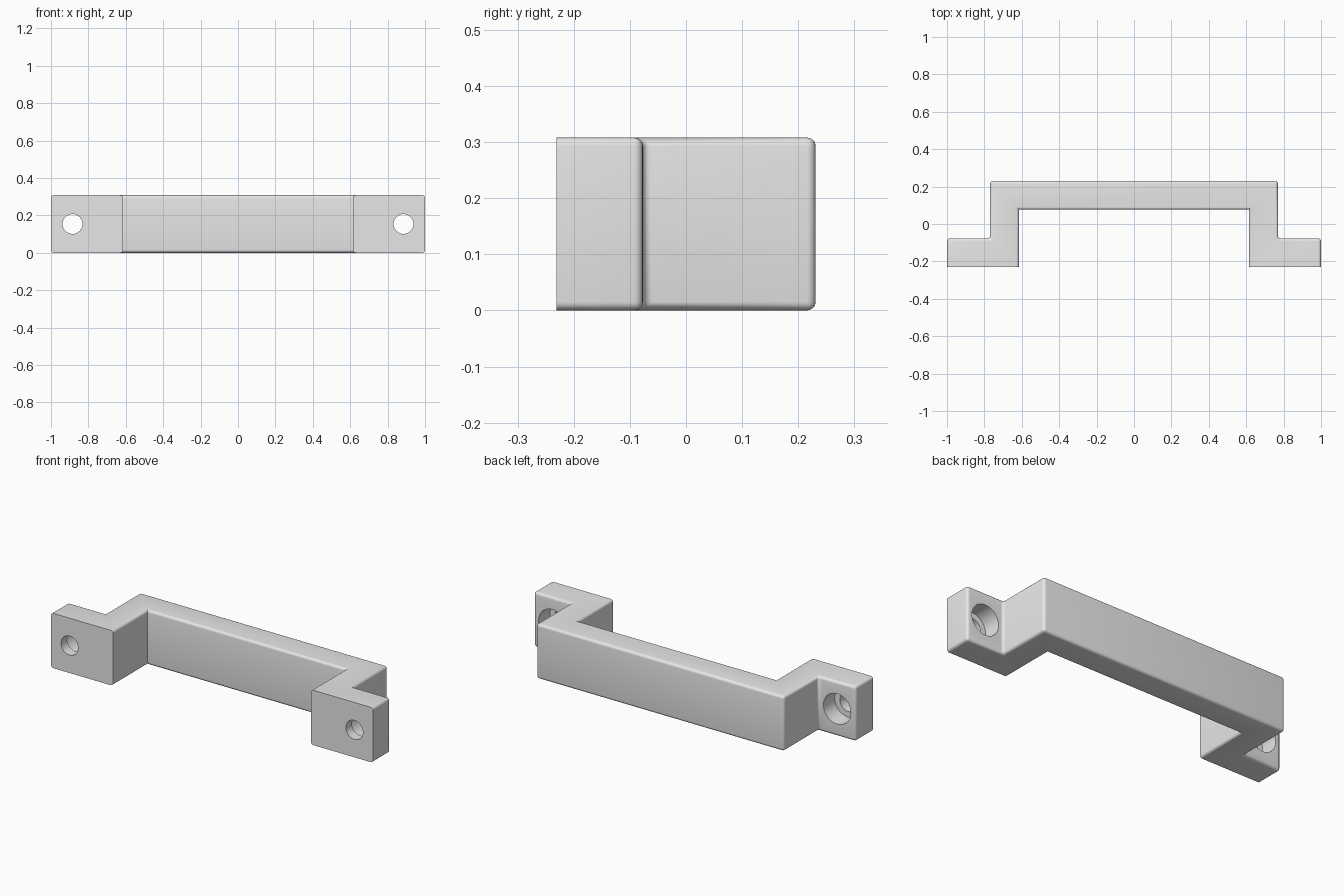
import bpy
import bmesh
from math import pi, radians

cube = bpy.data.objects.get("Cube")
if cube:
    bpy.data.objects.remove(cube, do_unlink=True)

HEIGHT = 0.308
FRONT, BACK = -0.231, 0.231
THICK = 0.154
LEG_IN, LEG_OUT, END = 0.615, 0.769, 1.0
ROUND = 0.0154
HOLE_X = (LEG_OUT + END) / 2

grey = bpy.data.materials.new("light grey")
grey.use_nodes = True
grey.diffuse_color = (0.8, 0.8, 0.8, 1)
grey.node_tree.nodes["Principled BSDF"].inputs["Base Color"].default_value = (0.8, 0.8, 0.8, 1)

# Handle body: half outline, mirrored and extruded upwards
half = [(LEG_IN, BACK - THICK), (LEG_IN, FRONT), (END, FRONT),
        (END, FRONT + THICK), (LEG_OUT, FRONT + THICK), (LEG_OUT, BACK)]
outline = half + [(-x, y) for x, y in reversed(half)]

bm = bmesh.new()
base = bm.faces.new([bm.verts.new((x, y, 0)) for x, y in outline])
top = bmesh.ops.extrude_face_region(bm, geom=[base])["geom"]
bmesh.ops.translate(bm, vec=(0, 0, HEIGHT),
                    verts=[v for v in top if isinstance(v, bmesh.types.BMVert)])
bmesh.ops.recalc_face_normals(bm, faces=bm.faces)


def is_rounded(edge):
    """Mounting faces and the inner corners of the grip stay sharp."""
    a, b = (v.co for v in edge.verts)
    if abs(a.y - FRONT) < 1e-4 and abs(b.y - FRONT) < 1e-4:
        return False
    vertical = abs(a.z - b.z) > 0.1
    return not (vertical and abs(abs(a.x) - LEG_IN) < 1e-4)


bmesh.ops.bevel(bm, geom=[e for e in bm.edges if is_rounded(e)], offset=ROUND,
                offset_type='OFFSET', segments=5, profile=0.5,
                affect='EDGES', clamp_overlap=True)
mesh = bpy.data.meshes.new("handle")
bm.to_mesh(mesh)
bm.free()
mesh.materials.append(grey)
handle = bpy.data.objects.new("handle", mesh)
bpy.context.collection.objects.link(handle)


# Screw holes with wide counterbores opening at the back of each foot
def cut_hole(name, x, radius, y_from, y_to):
    bpy.ops.mesh.primitive_cylinder_add(
        vertices=48, radius=radius, depth=y_to - y_from,
        location=(x, (y_from + y_to) / 2, HEIGHT / 2), rotation=(pi / 2, 0, 0))
    cutter = bpy.context.object
    cutter.name = name
    cutter.hide_render = True
    cutter.data.materials.append(grey)
    mod = handle.modifiers.new(name, 'BOOLEAN')
    mod.operation = 'DIFFERENCE'
    mod.solver = 'EXACT'
    mod.object = cutter
    bpy.context.view_layer.objects.active = handle
    bpy.ops.object.modifier_apply(modifier=name)
    bpy.data.objects.remove(cutter, do_unlink=True)


FOOT_BACK = FRONT + THICK
for side, x in (("left", HOLE_X), ("right", -HOLE_X)):
    cut_hole(side + "_counterbore", x, 0.085, FOOT_BACK - 0.1, FOOT_BACK + 0.05)
    cut_hole(side + "_screw_hole", x, 0.053, FRONT - 0.05, FOOT_BACK)

# Smooth the rounded edges, keep the corners crisp
bpy.ops.object.select_all(action='DESELECT')
handle.select_set(True)
bpy.context.view_layer.objects.active = handle
bpy.ops.object.shade_smooth_by_angle(angle=radians(30))
